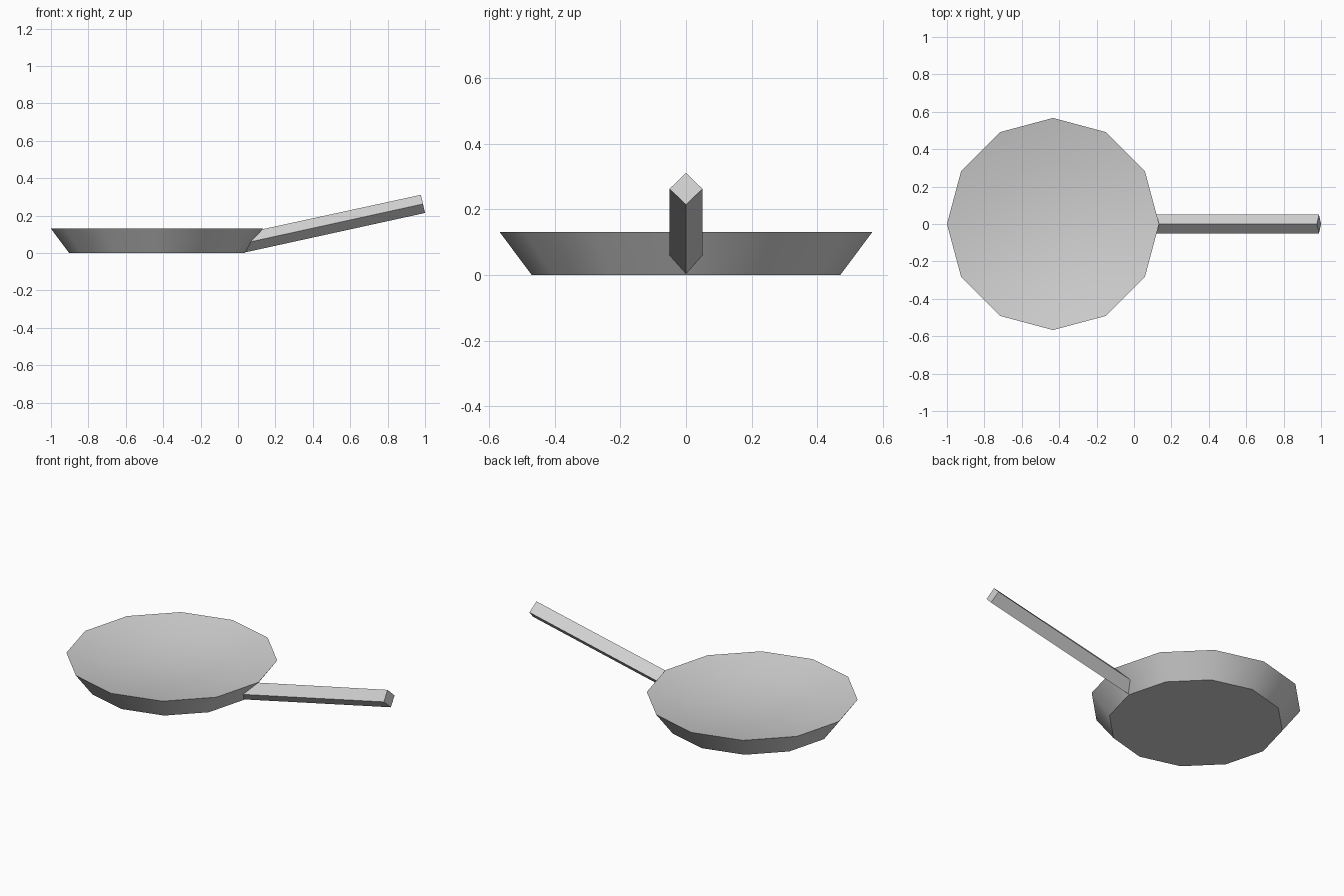
import bpy
import bmesh
import math

cube = bpy.data.objects.get("Cube")
if cube:
    bpy.data.objects.remove(cube, do_unlink=True)

# Single grey metal for the whole model
metal = bpy.data.materials.new("grey_metal")
metal.use_nodes = True
grey = (0.64, 0.64, 0.64, 1.0)
metal.diffuse_color = grey
metal.node_tree.nodes["Principled BSDF"].inputs["Base Color"].default_value = grey


def finish(name, bm):
    """Turn a bmesh into a named, coloured, angle-smoothed object."""
    bmesh.ops.recalc_face_normals(bm, faces=bm.faces)
    mesh = bpy.data.meshes.new(name)
    bm.to_mesh(mesh)
    bm.free()
    mesh.materials.append(metal)
    obj = bpy.data.objects.new(name, mesh)
    bpy.context.collection.objects.link(obj)
    bpy.ops.object.select_all(action='DESELECT')
    obj.select_set(True)
    bpy.context.view_layer.objects.active = obj
    bpy.ops.object.shade_smooth_by_angle(angle=math.radians(30))
    return obj


def bridge(bm, a, b):
    """Join two equal closed loops with quads."""
    n = len(a)
    for i in range(n):
        j = (i + 1) % n
        bm.faces.new((a[i], a[j], b[j], b[i]))


# Pan: twelve-sided flared body with a shallow dished top
SIDES = 12
CENTRE_X = -0.433
PROFILE = [(0.47, 0.0), (0.567, 0.13), (0.35, 0.085)]  # radius, height
DISH_BOTTOM = 0.06

bm = bmesh.new()
rings = []
for radius, z in PROFILE:
    ring = []
    for i in range(SIDES):
        a = math.tau * i / SIDES
        ring.append(bm.verts.new((CENTRE_X + radius * math.cos(a), radius * math.sin(a), z)))
    rings.append(ring)
bm.faces.new(rings[0])
for lower, upper in zip(rings, rings[1:]):
    bridge(bm, lower, upper)
middle = bm.verts.new((CENTRE_X, 0, DISH_BOTTOM))
for i in range(SIDES):
    bm.faces.new((rings[-1][i], rings[-1][(i + 1) % SIDES], middle))
finish("pan_body", bm)

# Handle: diamond-section bar rising from the pan wall
HALF = 0.05
bm = bmesh.new()
start = [(0.037, 0, 0.003), (0.068, HALF, 0.06), (0.13, 0, 0.127), (0.068, -HALF, 0.06)]
end = [(1.0, 0, 0.214), (0.989, HALF, 0.262), (0.978, 0, 0.311), (0.989, -HALF, 0.262)]
loops = [[bm.verts.new(p) for p in loop] for loop in (start, end)]
bridge(bm, *loops)
for loop in loops:
    bm.faces.new(loop)
finish("handle", bm)
